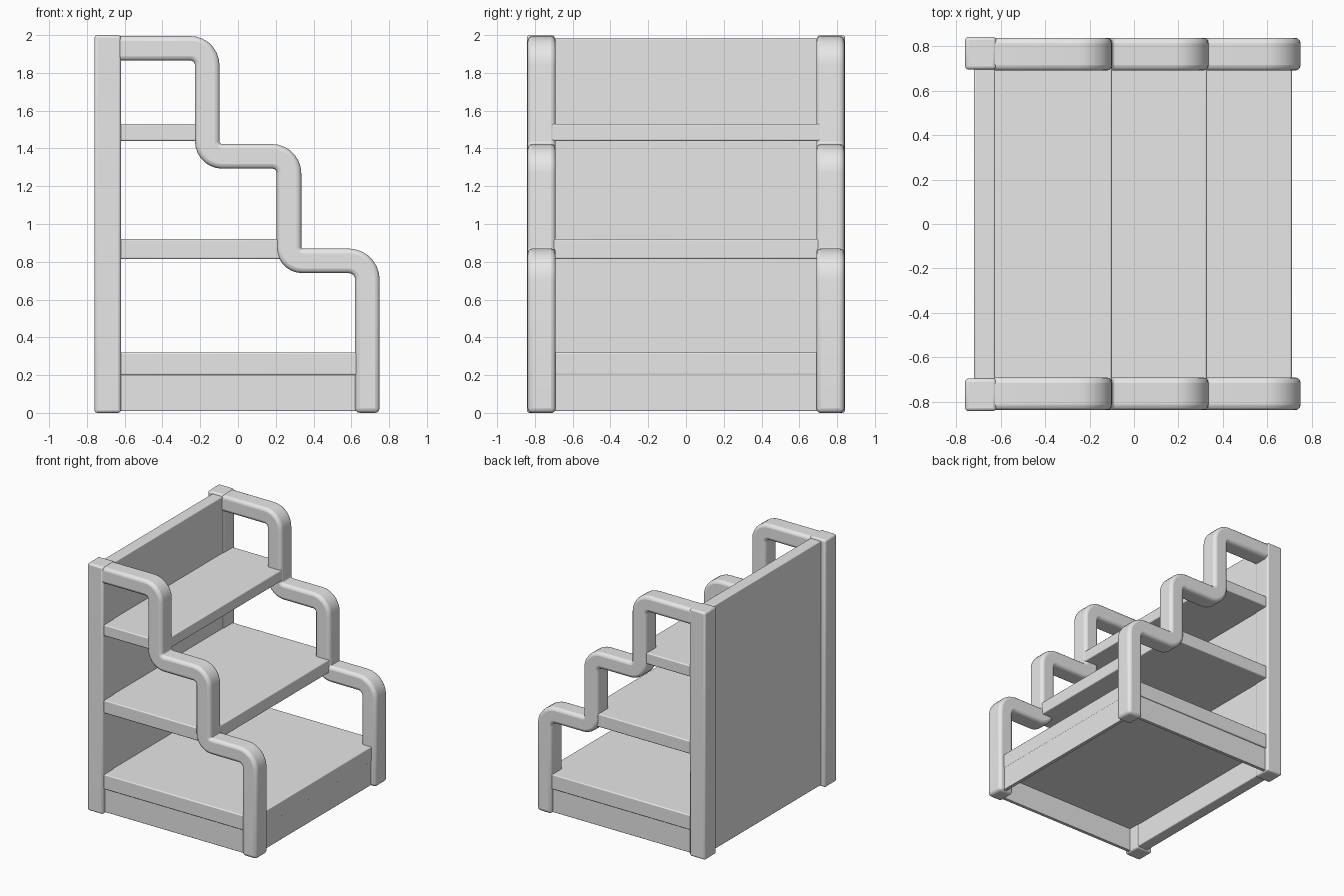
import bpy, bmesh, math
from mathutils import Vector

cube = bpy.data.objects.get("Cube")
if cube:
    bpy.data.objects.remove(cube, do_unlink=True)

# Single material
grey = bpy.data.materials.new("light_grey")
grey.use_nodes = True
GREY = (0.8, 0.8, 0.8, 1)
grey.diffuse_color = GREY
grey.node_tree.nodes["Principled BSDF"].inputs["Base Color"].default_value = GREY


def finish(name, bm, bevel):
    """Turn a bmesh into a softly bevelled object."""
    bmesh.ops.recalc_face_normals(bm, faces=bm.faces)
    mesh = bpy.data.meshes.new(name)
    bm.to_mesh(mesh)
    bm.free()
    mesh.materials.append(grey)
    obj = bpy.data.objects.new(name, mesh)
    bpy.context.collection.objects.link(obj)
    mod = obj.modifiers.new("soft_edges", "BEVEL")
    mod.width = bevel
    mod.segments = 3
    mod.limit_method = "ANGLE"
    mod.angle_limit = math.radians(40)
    bpy.ops.object.select_all(action="DESELECT")
    obj.select_set(True)
    bpy.context.view_layer.objects.active = obj
    bpy.ops.object.shade_smooth_by_angle(angle=math.radians(35))
    return obj


def box(name, x, y, z, bevel=0.008):
    """Box given by its (low, high) range on each axis."""
    bm = bmesh.new()
    bmesh.ops.create_cube(bm, size=1)
    for v in bm.verts:
        v.co = [(r[0] + r[1]) / 2 + c * (r[1] - r[0])
                for r, c in zip((x, y, z), v.co)]
    return finish(name, bm, bevel)


def rounded_path(corners, steps=7):
    """Centre line with every inner corner (x, z, radius) turned into an arc."""
    pts = [Vector(corners[0][:2])]
    for a, b, c in zip(corners, corners[1:], corners[2:]):
        p = Vector(b[:2])
        u = (Vector(a[:2]) - p).normalized()
        w = (Vector(c[:2]) - p).normalized()
        centre = p + (u + w) * b[2]
        for i in range(steps + 1):
            t = i / steps * math.pi / 2
            pts.append(centre - (w * math.cos(t) + u * math.sin(t)) * b[2])
    pts.append(Vector(corners[-1][:2]))
    return pts


def rail(name, corners, half, y):
    """Rectangular bar swept along the stepped path."""
    pts = rounded_path(corners)
    bm = bmesh.new()
    rings = []
    for i, p in enumerate(pts):
        d = (pts[min(i + 1, len(pts) - 1)] - pts[max(i - 1, 0)]).normalized()
        n = Vector((-d.y, d.x)) * half
        rings.append([bm.verts.new((q.x, yy, q.y)) for q, yy in
                      ((p + n, y[0]), (p + n, y[1]), (p - n, y[1]), (p - n, y[0]))])
    for r, s in zip(rings, rings[1:]):
        for k in range(4):
            j = (k + 1) % 4
            bm.faces.new((r[k], r[j], s[j], s[k]))
    bm.faces.new(rings[0])
    bm.faces.new(rings[-1])
    return finish(name, bm, 0.025)


STEPS = [(-0.65, 1.93, 0), (-0.163, 1.93, 0.09), (-0.163, 1.358, 0.08),
         (0.27, 1.358, 0.09), (0.27, 0.805, 0.07), (0.685, 0.805, 0.1),
         (0.685, 0.0, 0)]

# Posts, stepped rails and lower side boards, mirrored front to back
for label, s in (("front", -1), ("back", 1)):
    def span(a, b):
        return tuple(sorted((s * a, s * b)))
    box(label + "_post", (-0.76, -0.62), span(0.695, 0.842), (0, 2), 0.015)
    rail(label + "_stepped_rail", STEPS, 0.065, span(0.69, 0.838))
    box(label + "_side_board", (-0.64, 0.63), span(0.785, 0.812), (0.01, 0.21), 0.004)

# Rear panel
box("rear_panel", (-0.72, -0.625), (-0.71, 0.71), (0.01, 1.985))

# Three shelves, deeper toward the bottom
for name, depth, low, high in (("top_shelf", -0.1, 1.44, 1.53),
                               ("middle_shelf", 0.328, 0.815, 0.92),
                               ("bottom_shelf", 0.71, 0.2, 0.32)):
    box(name, (-0.65, depth), (-0.825, 0.825), (low, high))

# Kick board under the bottom shelf
box("kick_board", (0.68, 0.708), (-0.72, 0.72), (0.01, 0.21), 0.004)
